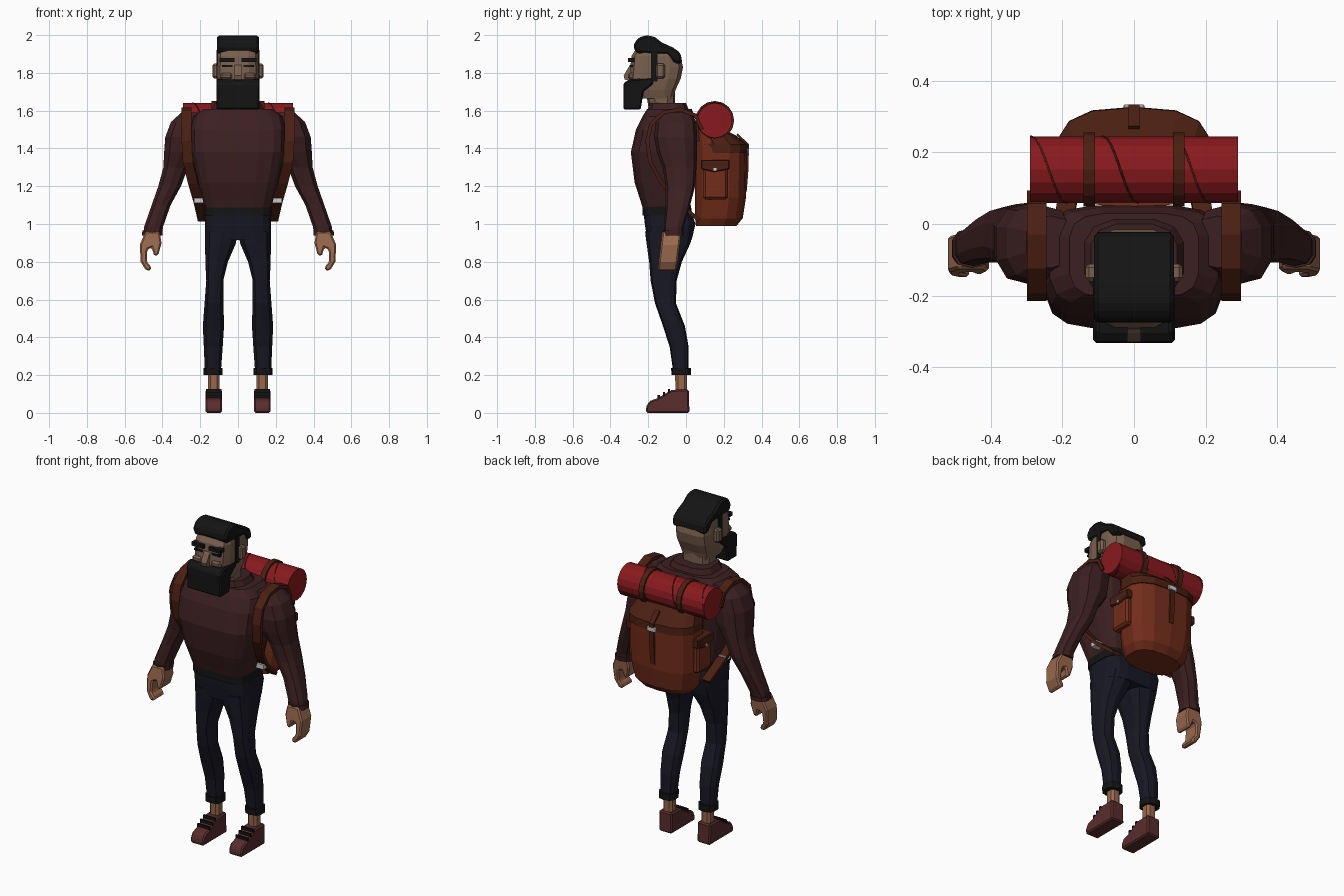
import bpy, bmesh, math
from mathutils import Vector


def material(name, r, g, b):
    m = bpy.data.materials.new(name)
    m.diffuse_color = (r, g, b, 1)
    return m


SWEATER = material("wool", .045, .014, .015)
DENIM = material("denim", .009, .009, .018)
BLACK = material("black", .007, .007, .007)
SKIN = material("skin", .32, .14, .075)
FACE = material("face_skin", .19, .115, .075)
SHOE = material("shoe_leather", .10, .026, .026)
PACK = material("canvas", .17, .026, .01)
STRAP = material("strap_leather", .07, .014, .006)
ROLL = material("roll_cloth", .25, .01, .013)
METAL = material("metal", .55, .55, .55)


def finish(name, bm, mat, mirror=False, bevel=0):
    bmesh.ops.recalc_face_normals(bm, faces=bm.faces[:])
    me = bpy.data.meshes.new(name)
    bm.to_mesh(me)
    bm.free()
    me.materials.append(mat)
    ob = bpy.data.objects.new(name, me)
    bpy.context.collection.objects.link(ob)
    if bevel:
        b = ob.modifiers.new("bevel", 'BEVEL')
        b.width, b.segments = bevel, 1
    if mirror:
        ob.modifiers.new("mirror", 'MIRROR').use_clip = False
    return ob


def skin_rings(bm, rings, closed=False):
    """Bridge rings of points with quads; cap the ends unless closed."""
    vs = [[bm.verts.new(p) for p in r] for r in rings]
    n = len(vs[0])
    pairs = list(zip(vs, vs[1:])) + ([(vs[-1], vs[0])] if closed else [])
    for a, b in pairs:
        for i in range(n):
            j = (i + 1) % n
            bm.faces.new((a[i], a[j], b[j], b[i]))
    if not closed:
        bm.faces.new(vs[0])
        bm.faces.new(vs[-1])


def loft(name, rings, mat, n=12, p=3, mirror=False):
    """Rings are (z, centre x, half width, y front, y back)."""
    def se(v):
        return math.copysign(abs(v) ** (2 / p), v)
    out = []
    for z, cx, hx, y0, y1 in rings:
        angs = [2 * math.pi * (i + .5) / n for i in range(n)]
        mx = se(max(math.cos(a) for a in angs))
        out.append([(cx + hx * se(math.cos(a)) / mx,
                     (y0 + y1) / 2 + (y1 - y0) / 2 * se(math.sin(a)) / mx, z) for a in angs])
    bm = bmesh.new()
    skin_rings(bm, out)
    return finish(name, bm, mat, mirror)


def prism(name, pts, axis, lo, hi, mat, mirror=False, bevel=0):
    """Extrude a (y,z) profile along x, or an (x,z) profile along y."""
    place = (lambda a, b, t: (t, a, b)) if axis == 'x' else (lambda a, b, t: (a, t, b))
    bm = bmesh.new()
    skin_rings(bm, [[place(a, b, t) for a, b in pts] for t in (lo, hi)])
    return finish(name, bm, mat, mirror, bevel)


def box(name, x0, x1, y0, y1, z0, z1, mat, mirror=False, bevel=0):
    return prism(name, [(y0, z0), (y1, z0), (y1, z1), (y0, z1)], 'x', x0, x1, mat, mirror, bevel)


def ribbon(name, pts, width, thick, mat, closed=False, mirror=False):
    """Flat band, wide along x, following a path."""
    pts = [Vector(p) for p in pts]
    n, rings = len(pts), []
    for i, p in enumerate(pts):
        a = pts[(i - 1) % n] if closed or i else p
        b = pts[(i + 1) % n] if closed or i < n - 1 else p
        t = b - a
        nrm = Vector((0, -t.z, t.y)).normalized() * thick / 2
        w = Vector((width / 2, 0, 0))
        rings.append([p - w - nrm, p + w - nrm, p + w + nrm, p - w + nrm])
    bm = bmesh.new()
    skin_rings(bm, rings, closed)
    return finish(name, bm, mat, mirror)


# Sweater body, collar and sleeves
loft("sweater_body", [(1.07, 0, .172, -.225, .02), (1.12, 0, .185, -.24, .025),
     (1.22, 0, .21, -.272, .035), (1.38, 0, .248, -.292, .05), (1.5, 0, .25, -.265, .052),
     (1.57, 0, .235, -.23, .045), (1.61, 0, .18, -.205, .03)], SWEATER, 16, 4)
loft("collar", [(1.59, 0, .15, -.205, .02), (1.64, 0, .12, -.195, 0)], SWEATER, 12, 3)
loft("sleeve", [(.945, .452, .05, -.115, -.02), (.985, .447, .05, -.115, -.015),
     (1.1, .407, .05, -.105, .02), (1.2, .362, .06, -.105, .045), (1.3, .33, .065, -.12, .052),
     (1.38, .297, .094, -.15, .055), (1.46, .288, .097, -.165, .055),
     (1.54, .265, .09, -.155, .05), (1.59, .235, .065, -.12, .02)], SWEATER, 10, 2.6, True)
loft("sleeve_cuff", [(.94, .455, .054, -.12, -.016), (.965, .452, .054, -.12, -.014)],
     SWEATER, 10, 2.6, True)

# Hands: curled fingers and thumb
hand = prism("hand", [(.415, .96), (.49, .96), (.52, .89), (.515, .8), (.488, .755), (.462, .755),
             (.46, .775), (.483, .80), (.48, .865), (.457, .875), (.443, .83), (.422, .835),
             (.405, .9)], 'y', -.125, -.025, SKIN, True, .008)
for v in hand.data.vertices:
    v.co.y += (v.co.z - .96) * .12

# Trousers: belt, hips, legs and turned-up cuffs
loft("belt", [(1.045, 0, .178, -.23, .035), (1.1, 0, .178, -.23, .025)], BLACK, 16, 4)
loft("hips", [(.915, 0, .172, -.205, .03), (1.0, 0, .176, -.218, .05), (1.06, 0, .174, -.225, .03)],
     DENIM, 16, 4)
loft("leg", [(.21, .133, .042, -.065, .012), (.35, .131, .05, -.085, .012),
     (.46, .13, .056, -.12, -.008), (.58, .127, .05, -.162, -.055), (.7, .123, .045, -.185, -.052),
     (.8, .113, .06, -.192, -.025), (.9, .092, .082, -.205, .02), (.96, .09, .085, -.212, .035)],
     DENIM, 10, 2.8, True)
loft("trouser_cuff", [(.2, .133, .05, -.075, .025), (.238, .133, .05, -.077, .025)],
     BLACK, 10, 2.8, True)

# Ankles, shoes and laces
loft("ankle", [(.1, .128, .03, -.055, .005), (.21, .128, .03, -.058, .005)], SKIN, 8, 3, True)
prism("shoe", [(-.21, 0), (-.212, .03), (-.195, .062), (-.15, .078), (-.075, .122), (.015, .124),
      (.018, 0)], 'x', .085, .172, SHOE, True, .008)
for k in range(3):
    y, z = -.15 + .027 * k, .08 + .016 * k
    box("shoe_lace", .088, .169, y, y + .012, z - .01, z + .014, BLACK, True)

# Head, neck and ears
loft("neck", [(1.58, 0, .085, -.19, -.06), (1.7, 0, .088, -.21, -.06)], FACE, 10, 3)
loft("head", [(1.665, 0, .088, -.25, -.068), (1.71, 0, .102, -.29, -.055), (1.77, 0, .11, -.3, -.028),
     (1.83, 0, .11, -.295, -.016), (1.89, 0, .109, -.288, -.03), (1.935, 0, .1, -.26, -.07)],
     FACE, 12, 4)
box("ear", .1, .136, -.16, -.112, 1.77, 1.85, FACE, True, .01)
prism("nose", [(-.285, 1.85), (-.305, 1.83), (-.33, 1.785), (-.325, 1.765), (-.285, 1.755)],
      'x', -.019, .019, FACE)
box("cheek", .03, .095, -.308, -.27, 1.765, 1.8, FACE, True, .01)

# Eyes, brows, beard and hair
box("eye", .03, .085, -.298, -.28, 1.83, 1.843, BLACK, True)
box("brow", .018, .098, -.307, -.27, 1.858, 1.88, BLACK, True)
prism("beard", [(-.33, 1.605), (-.332, 1.745), (-.3, 1.765), (-.18, 1.775), (-.17, 1.745),
      (-.225, 1.7), (-.24, 1.605)], 'x', -.114, .114, BLACK, False, .008)
box("sideburn", .095, .1145, -.185, -.15, 1.755, 1.92, BLACK, True)
prism("hair", [(-.265, 1.905), (-.28, 1.945), (-.255, 1.985), (-.21, 2.0), (-.165, 1.99),
      (-.13, 1.962), (-.07, 1.935), (-.028, 1.905), (-.02, 1.85), (-.06, 1.85), (-.1, 1.895),
      (-.19, 1.9)], 'x', -.112, .112, BLACK, False, .012)

# Backpack body, lid, closing strap and buckle
loft("backpack", [(.99, 0, .155, .055, .265), (1.03, 0, .182, .05, .298), (1.14, 0, .205, .05, .315),
     (1.38, 0, .21, .05, .32), (1.45, 0, .2, .05, .285), (1.5, 0, .18, .05, .2),
     (1.55, 0, .16, .05, .12)], PACK, 14, 2.7)
loft("backpack_lid", [(1.375, 0, .214, .06, .325), (1.42, 0, .214, .06, .323),
     (1.47, 0, .195, .06, .26), (1.5, 0, .17, .06, .2)], STRAP, 14, 2.7)
ribbon("closing_strap", [(0, .315, 1.17), (0, .324, 1.28), (0, .328, 1.42), (0, .27, 1.475)],
       .03, .012, STRAP)
box("closing_buckle", -.03, .03, .322, .334, 1.37, 1.4, METAL, bevel=.004)

# Side pockets with flaps and studs
box("side_pocket", .17, .235, .09, .22, 1.13, 1.3, PACK, True, .012)
prism("pocket_flap", [(.08, 1.29), (.15, 1.275), (.23, 1.29), (.23, 1.34), (.08, 1.34)],
      'x', .17, .243, STRAP, True, .005)
box("pocket_stud", .24, .249, .146, .162, 1.28, 1.296, METAL, True)

# Shoulder straps with buckles
ribbon("shoulder_strap", [(.272, .085, 1.5), (.272, .05, 1.575), (.272, -.03, 1.607),
       (.272, -.12, 1.59), (.272, -.185, 1.53), (.272, -.205, 1.44), (.265, -.19, 1.33),
       (.238, -.13, 1.22), (.208, -.05, 1.12), (.185, .07, 1.02)], .054, .02, STRAP, mirror=True)
box("strap_buckle", .178, .234, -.09, -.045, 1.11, 1.138, METAL, True)


# Bedroll with two holding bands and a seam winding round it
def circle(r, n):
    return [(.152 + r * math.cos(2 * math.pi * i / n), 1.548 + r * math.sin(2 * math.pi * i / n))
            for i in range(n)]


prism("bedroll", circle(.093, 16), 'x', -.29, .29, ROLL)
for x in (-.125, .125):
    ribbon("bedroll_band", [(x, y, z) for y, z in circle(.096, 16)], .032, .014, STRAP, closed=True)
    box("band_anchor", x - .016, x + .016, .05, .09, 1.44, 1.55, STRAP)
seam = bpy.data.curves.new("bedroll_seam", 'CURVE')
seam.dimensions, seam.bevel_depth, seam.bevel_resolution = '3D', .003, 0
line = seam.splines.new('POLY')
line.points.add(46)
for i, pt in enumerate(line.points):
    a = 2 * math.pi * i / 16
    pt.co = (-.288 + .2 * i / 16, .152 + .093 * math.cos(a), 1.548 + .093 * math.sin(a), 1)
seam.materials.append(STRAP)
bpy.context.collection.objects.link(bpy.data.objects.new("bedroll_seam", seam))
